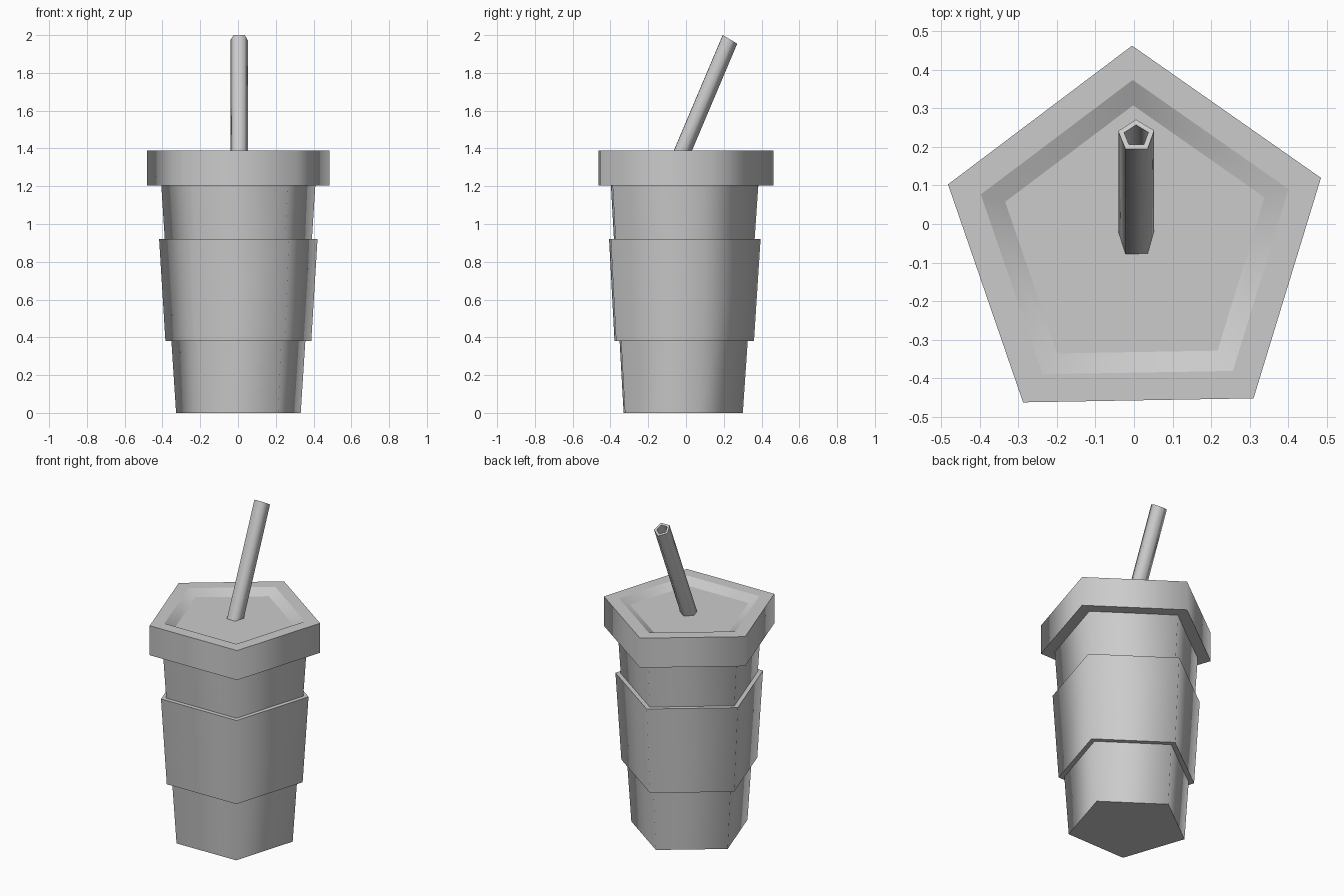
import bpy, bmesh
from math import sin, cos, tau, radians
from mathutils import Vector

cube = bpy.data.objects.get("Cube")
if cube:
    bpy.data.objects.remove(cube)

CENTRE = Vector((0.004, -0.046, 0))
SIDES = 5

grey = bpy.data.materials.new("plain grey")
grey.use_nodes = True
colour = (0.6, 0.6, 0.6, 1)
grey.diffuse_color = colour
grey.node_tree.nodes["Principled BSDF"].inputs["Base Color"].default_value = colour


def pentagon(radius):
    """Corner offsets, one corner pointing to the back with a slight turn."""
    angles = [radians(91) + tau * i / SIDES for i in range(SIDES)]
    return [Vector((radius * cos(a), radius * sin(a), 0)) for a in angles]


def loft(name, rings, cap_start=False, cap_end=False, closed=False):
    """Skin a list of rings; walls are smooth, ring edges stay sharp."""
    bm = bmesh.new()
    loops = [[bm.verts.new(p) for p in ring] for ring in rings]
    pairs = list(zip(loops, loops[1:]))
    if closed:
        pairs.append((loops[-1], loops[0]))
    for a, b in pairs:
        for i in range(SIDES):
            j = (i + 1) % SIDES
            bm.faces.new((a[i], a[j], b[j], b[i])).smooth = True
    if cap_start:
        bm.faces.new(loops[0][::-1])
    if cap_end:
        bm.faces.new(loops[-1])
    for loop in loops:
        for i in range(SIDES):
            bm.edges.get((loop[i], loop[(i + 1) % SIDES])).smooth = False
    bmesh.ops.recalc_face_normals(bm, faces=bm.faces[:])
    mesh = bpy.data.meshes.new(name)
    bm.to_mesh(mesh)
    bm.free()
    mesh.materials.append(grey)
    obj = bpy.data.objects.new(name, mesh)
    bpy.context.collection.objects.link(obj)
    return obj


def upright(profile):
    """Pentagon rings around the cup axis from (radius, height) pairs."""
    return [[CENTRE + p + Vector((0, 0, z)) for p in pentagon(r)] for r, z in profile]


# Tapered cup body
loft("cup_body", upright([(0.347, 0), (0.430, 1.22)]), cap_start=True, cap_end=True)

# Sleeve wrapped round the middle
loft("cup_sleeve",
     upright([(0.372, 0.38), (0.406, 0.38), (0.441, 0.92), (0.408, 0.92)]), closed=True)

# Lid with a shallow sloped recess
loft("lid",
     upright([(0.428, 1.205), (0.509, 1.205), (0.509, 1.39), (0.42, 1.39), (0.354, 1.357)]),
     cap_start=True, cap_end=True)


# Hollow straw leaning to the back, with a slanted cut at each end
def straw_ring(radius, drop):
    middle = Vector((0.006, 0.229 - 0.423 * drop, 1.98 - drop))
    return [middle + Vector((p.x, p.y * 0.86, -p.y * 0.52)) for p in pentagon(radius)]


OUTER, INNER, LENGTH = 0.049, 0.033, 0.7
loft("straw", [straw_ring(OUTER, LENGTH), straw_ring(OUTER, 0),
               straw_ring(INNER, 0), straw_ring(INNER, LENGTH)], closed=True)
